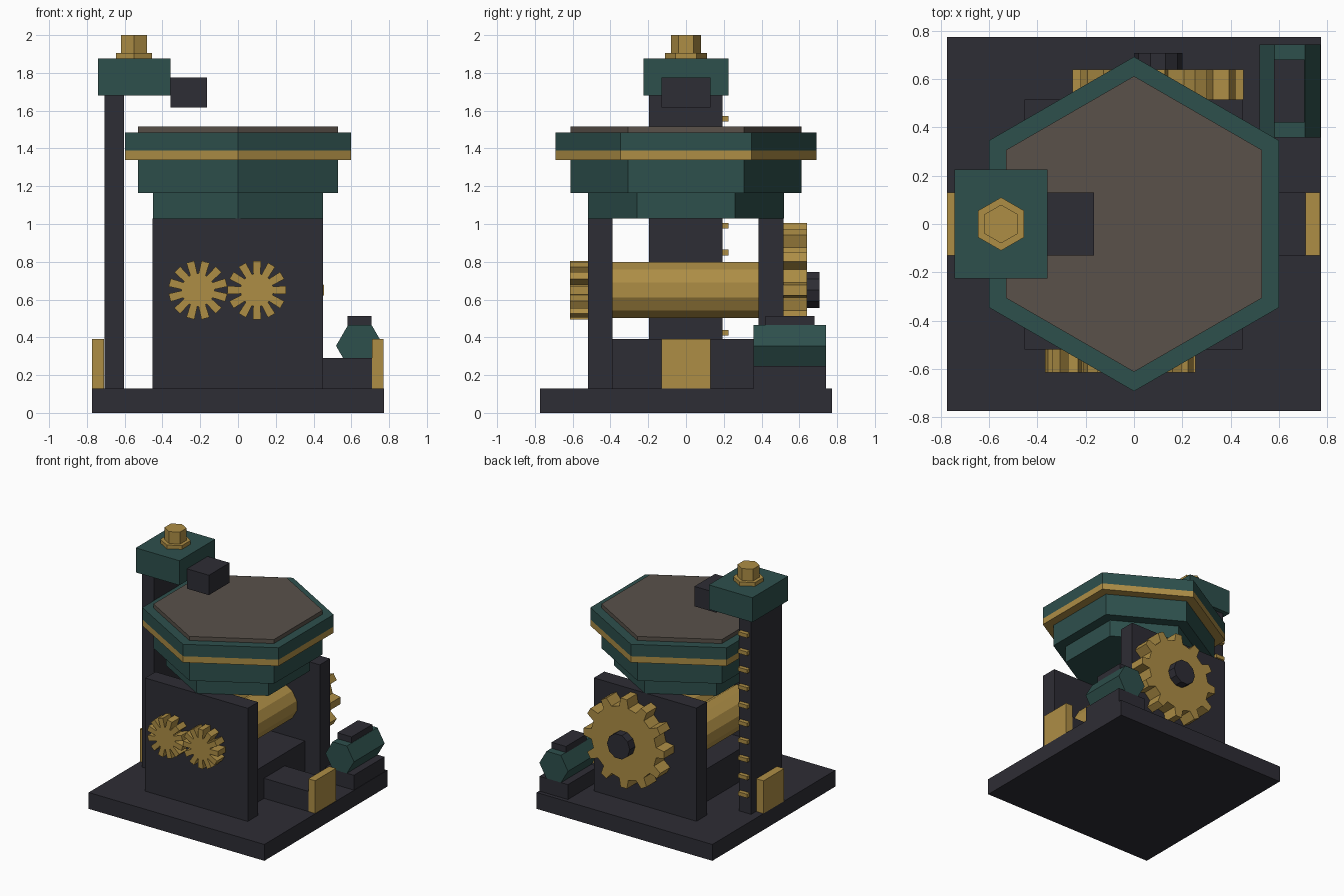
import bpy
import bmesh
from math import cos, sin, pi

old = bpy.data.objects.get("Cube")
if old:
    bpy.data.objects.remove(old, do_unlink=True)


def material(name, rgb):
    m = bpy.data.materials.new(name)
    m.use_nodes = True
    m.diffuse_color = (*rgb, 1)
    m.node_tree.nodes["Principled BSDF"].inputs["Base Color"].default_value = (*rgb, 1)
    return m


IRON = material("dark iron", (0.027, 0.026, 0.035))
GREEN = material("green enamel", (0.027, 0.08, 0.073))
BRASS = material("brass", (0.42, 0.27, 0.06))
STONE = material("brown stone", (0.1, 0.083, 0.068))


def prism(name, points, axis, lo, hi, mat):
    """Extrude a 2D outline along z (points are x, y) or y (points are x, z)."""
    def place(p, h):
        return (p[0], p[1], h) if axis == "z" else (p[0], h, p[1])
    bm = bmesh.new()
    low = [bm.verts.new(place(p, lo)) for p in points]
    high = [bm.verts.new(place(p, hi)) for p in points]
    bm.faces.new(low)
    bm.faces.new(high)
    n = len(points)
    for i in range(n):
        j = (i + 1) % n
        bm.faces.new((low[i], low[j], high[j], high[i]))
    bmesh.ops.recalc_face_normals(bm, faces=bm.faces)
    mesh = bpy.data.meshes.new(name)
    bm.to_mesh(mesh)
    bm.free()
    mesh.materials.append(mat)
    obj = bpy.data.objects.new(name, mesh)
    bpy.context.collection.objects.link(obj)
    return obj


def box(name, x, y, z, mat):
    corners = [(x[0], y[0]), (x[1], y[0]), (x[1], y[1]), (x[0], y[1])]
    return prism(name, corners, "z", z[0], z[1], mat)


def ring(cx, cy, radius, sides, turn=0.0):
    return [(cx + radius * cos(turn + 2 * pi * i / sides),
             cy + radius * sin(turn + 2 * pi * i / sides)) for i in range(sides)]


def gear(name, cx, cz, root, tip, half_root, half_tip, y, turn=0.0, teeth=12):
    pts = []
    for i in range(teeth):
        a = turn + 2 * pi * i / teeth
        for r, w in ((root, -half_root), (tip, -half_tip), (tip, half_tip), (root, half_root)):
            pts.append((cx + r * cos(a) - w * sin(a), cz + r * sin(a) + w * cos(a)))
    return prism(name, pts, "y", y[0], y[1], BRASS)


# Base and frame
box("base_plate", (-0.773, 0.773), (-0.773, 0.773), (0, 0.13), IRON)
box("front_wall", (-0.453, 0.45), (-0.52, -0.39), (0.13, 1.03), IRON)
box("back_wall", (-0.453, 0.45), (0.385, 0.515), (0.13, 1.03), IRON)
box("centre_block", (-0.32, 0.32), (-0.39, 0.385), (0.13, 0.39), IRON)
box("side_bar", (0.32, 0.71), (-0.13, 0.13), (0.13, 0.29), IRON)
box("left_plate", (0.71, 0.77), (-0.13, 0.13), (0.13, 0.39), BRASS)
box("right_plate", (-0.773, -0.71), (-0.13, 0.13), (0.13, 0.39), BRASS)

# Rollers and their gears
AXIS_Z = 0.65
for side, x, turn in (("right", -0.212, pi / 12), ("left", 0.1, 0)):
    prism(side + "_roller", ring(x, AXIS_Z, 0.153, 12, pi / 12), "y", -0.39, 0.385, BRASS)
    gear(side + "_small_gear", x, AXIS_Z, 0.085, 0.155, 0.019, 0.022, (-0.615, -0.52), turn)
gear("drive_gear", 0.1, AXIS_Z, 0.285, 0.354, 0.04, 0.028, (0.515, 0.64))
prism("drive_axle", ring(0.1, AXIS_Z, 0.1, 10), "y", 0.64, 0.707, IRON)

# Stacked hexagonal table
for name, radius, lo, hi, mat in (
        ("table_foot", 0.52, 1.03, 1.165, GREEN),
        ("table_body", 0.612, 1.165, 1.34, GREEN),
        ("table_band", 0.692, 1.34, 1.39, BRASS),
        ("table_rim", 0.692, 1.39, 1.485, GREEN),
        ("table_top", 0.612, 1.485, 1.517, STONE)):
    prism(name, ring(0, 0, radius, 6, pi / 2), "z", lo, hi, mat)

# Column with toothed rack and overhanging head
box("column", (-0.708, -0.603), (-0.197, 0.192), (0.13, 1.68), IRON)
for i in range(10):
    z = 0.283 + 0.1415 * i
    box("rack_tooth", (-0.695, -0.615), (0.192, 0.224), (z - 0.015, z + 0.015), BRASS)
box("head_block", (-0.742, -0.358), (-0.225, 0.225), (1.68, 1.875), GREEN)
box("head_ram", (-0.358, -0.165), (-0.13, 0.13), (1.617, 1.775), IRON)
prism("nut_flange", ring(-0.55, 0, 0.11, 6, pi / 2), "z", 1.875, 1.905, BRASS)
prism("nut", ring(-0.55, 0, 0.08, 6, pi / 2), "z", 1.905, 2.0, BRASS)

# Motor
box("motor_mount", (0.52, 0.77), (0.357, 0.742), (0.13, 0.248), IRON)
prism("motor", ring(0.645, 0.355, 0.126, 6), "y", 0.357, 0.742, GREEN)
box("motor_cap", (0.58, 0.706), (0.42, 0.68), (0.46, 0.512), IRON)
